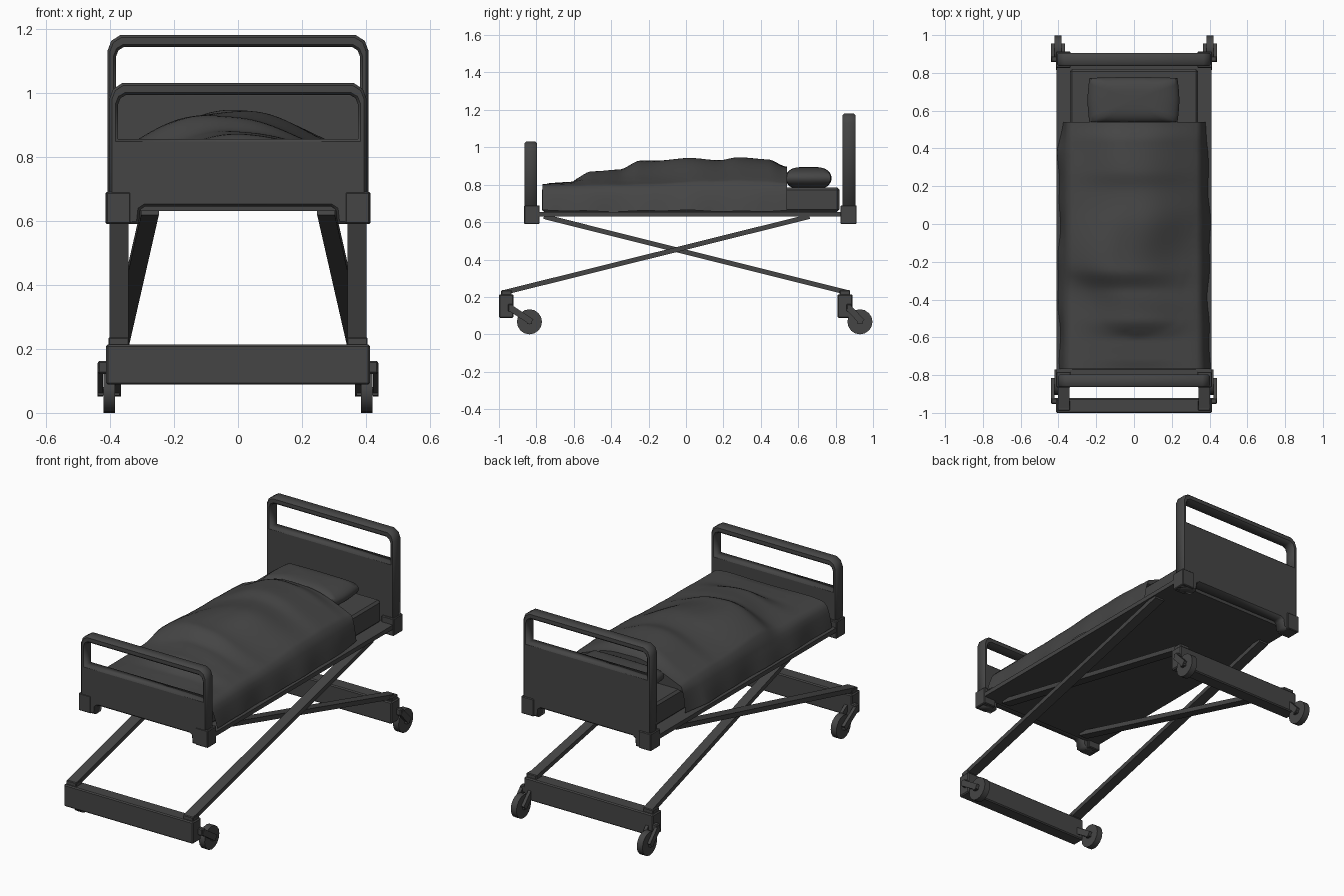
import bpy, bmesh, math
from mathutils import Vector

if "Cube" in bpy.data.objects:
    bpy.data.objects.remove(bpy.data.objects["Cube"])

grey = bpy.data.materials.new("charcoal_grey")
grey.diffuse_color = (0.06, 0.06, 0.06, 1)
grey.use_nodes = True
grey.node_tree.nodes["Principled BSDF"].inputs["Base Color"].default_value = grey.diffuse_color


def add(name, mesh, smooth=None):
    ob = bpy.data.objects.new(name, mesh)
    bpy.context.collection.objects.link(ob)
    mesh.materials.clear()
    mesh.materials.append(grey)
    if smooth:
        bpy.ops.object.select_all(action='DESELECT')
        ob.select_set(True)
        bpy.context.view_layer.objects.active = ob
        bpy.ops.object.shade_smooth_by_angle(angle=math.radians(smooth))
    return ob


def from_bm(name, bm, smooth=None):
    bmesh.ops.recalc_face_normals(bm, faces=bm.faces)
    me = bpy.data.meshes.new(name)
    bm.to_mesh(me)
    bm.free()
    return add(name, me, smooth)


def box(name, x, y, z, bevel=0.0):
    bm = bmesh.new()
    bmesh.ops.create_cube(bm, size=1)
    for v in bm.verts:
        v.co = [(a + b) / 2 + c * (b - a) for c, (a, b) in zip(v.co, (x, y, z))]
    if bevel:
        bmesh.ops.bevel(bm, geom=bm.edges[:], offset=bevel, segments=1, affect='EDGES')
    return from_bm(name, bm)


def bar(name, p, q, width, thick):
    """Flat bar between two points, its width running along x."""
    p, q = Vector(p), Vector(q)
    up = (q - p).cross(Vector((1, 0, 0))).normalized() * thick / 2
    side = Vector((width / 2, 0, 0))
    bm = bmesh.new()
    ends = [[bm.verts.new(c + side * i + up * j) for i, j in ((-1, -1), (1, -1), (1, 1), (-1, 1))]
            for c in (p, q)]
    bm.faces.new(ends[0])
    bm.faces.new(ends[1])
    for k in range(4):
        n = (k + 1) % 4
        bm.faces.new((ends[0][k], ends[0][n], ends[1][n], ends[1][k]))
    return from_bm(name, bm)


def lerp(table, t):
    """Smoothed lookup in a short table of (position, value)."""
    for (a, u), (b, v) in zip(table, table[1:]):
        if t <= b:
            f = max(0, (t - a) / (b - a))
            return u + (v - u) * f * f * (3 - 2 * f)
    return table[-1][1]


def board(name, y0, y1, w, top, sill):
    """End board: outline with feet and a handle window, chamfered edges."""
    half = [(0.29, 0.645), (0.305, 0.635), (0.31, 0.59), (w, 0.59), (w, top - 0.05),
            (w - 0.012, top - 0.018), (w - 0.04, top)]
    iw, it = w - 0.027, top - 0.037
    hole = [(iw, sill), (iw, it - 0.03), (iw - 0.008, it - 0.01), (iw - 0.025, it)]
    b = 0.008
    cu = bpy.data.curves.new(name, 'CURVE')
    cu.dimensions, cu.fill_mode = '2D', 'BOTH'
    cu.extrude, cu.bevel_depth = (y1 - y0) / 2 - b, b
    cu.bevel_resolution, cu.offset = 0, -b
    for side in (half, hole):
        pts = side + [(-x, z) for x, z in reversed(side)]
        sp = cu.splines.new('POLY')
        sp.points.add(len(pts) - 1)
        for p, (x, z) in zip(sp.points, pts):
            p.co = (x, z, 0, 1)
        sp.use_cyclic_u = True
    tmp = bpy.data.objects.new("outline", cu)
    bpy.context.collection.objects.link(tmp)
    dg = bpy.context.evaluated_depsgraph_get()
    me = bpy.data.meshes.new_from_object(tmp.evaluated_get(dg))
    bpy.data.objects.remove(tmp)
    for v in me.vertices:
        x, z, d = v.co
        v.co = (x, (y0 + y1) / 2 - d, z)
    me.name = name
    return add(name, me)


# End boards
board("footboard", -0.863, -0.797, 0.402, 1.03, 0.855)
board("headboard", 0.837, 0.906, 0.408, 1.18, 1.0)

# Deck and mattress
box("deck", (-0.41, 0.41), (-0.80, 0.84), (0.63, 0.655))
box("mattress", (-0.34, 0.34), (-0.77, 0.82), (0.655, 0.785), 0.012)

for s, side in ((-1, "left"), (1, "right")):
    def xr(a, b):
        return (min(s * a, s * b), max(s * a, s * b))
    # Corner brackets
    box(side + "_foot_bracket", xr(0.335, 0.412), (-0.865, -0.783), (0.59, 0.69), 0.004)
    box(side + "_head_bracket", xr(0.335, 0.414), (0.826, 0.912), (0.59, 0.69), 0.004)
    # Crossed lifting bars
    bar(side + "_outer_bar", (s * 0.372, -0.98, 0.222), (s * 0.372, 0.66, 0.63), 0.06, 0.026)
    bar(side + "_inner_bar", (s * 0.275, -0.76, 0.63), (s * 0.368, 0.87, 0.222), 0.055, 0.026)
    # Castors and mounts at both ends
    for end, beam, wheel in (("front", -0.96, -0.837), ("back", 0.85, 0.93)):
        box(f"{side}_{end}_mount", xr(0.34, 0.405), (beam - 0.028, beam + 0.028), (0.21, 0.236), 0.004)
        bm = bmesh.new()
        bmesh.ops.create_cone(bm, cap_ends=True, segments=16, radius1=0.067, radius2=0.067, depth=0.036)
        for v in bm.verts:
            v.co = (s * 0.402 + v.co.z, wheel + v.co.x, 0.067 + v.co.y)
        from_bm(f"{side}_{end}_wheel", bm, 40)
        for x in (0.43, 0.375):
            bar(f"{side}_{end}_fork", (s * x, beam + 0.02, 0.142), (s * x, wheel + 0.012, 0.066),
                0.018, 0.034)
        box(f"{side}_{end}_axle", xr(0.37, 0.438), (wheel - 0.013, wheel + 0.013), (0.055, 0.081))
        box(f"{side}_{end}_pivot", xr(0.37, 0.438), (beam + 0.008, beam + 0.038), (0.122, 0.162), 0.005)

# Base beams
box("front_beam", (-0.412, 0.412), (-1.0, -0.922), (0.088, 0.214), 0.006)
box("back_beam", (-0.412, 0.412), (0.81, 0.89), (0.088, 0.214), 0.006)

# Pillow
bm = bmesh.new()
bmesh.ops.create_uvsphere(bm, u_segments=40, v_segments=20, radius=1)
for v in bm.verts:
    x, y, z = v.co
    m = max(abs(x), abs(y), 1e-6)
    k = (math.hypot(x, y) / m) ** 0.88 * math.hypot(x, y) ** -0.45 if math.hypot(x, y) > 1e-4 else 1
    v.co = (-0.003 + 0.243 * x * k, 0.655 + 0.123 * y * k, 0.835 + 0.06 * z)
from_bm("pillow", bm, 60)

# Blanket draped over a lying figure
crest = [(-0.765, 0.80), (-0.72, 0.81), (-0.62, 0.815), (-0.5, 0.868), (-0.36, 0.88), (-0.24, 0.93),
         (0.0, 0.942), (0.18, 0.925), (0.28, 0.942), (0.44, 0.935), (0.54, 0.90)]
centre = [(-0.765, 0.03), (-0.45, 0.02), (-0.2, -0.06), (0.1, 0.0), (0.54, 0.0)]
spread = [(-0.765, 0.2), (-0.4, 0.22), (-0.2, 0.27), (0.2, 0.28), (0.54, 0.26)]


def blanket_point(u, y):
    sgn, a = (1 if u > 0 else -1), abs(u)
    edge = 0.352
    wave = 0.006 * math.sin(9 * y + 2 * sgn) + 0.004 * math.sin(23 * y + sgn)
    flare = 0.5 + 0.5 * min(1, (0.54 - y) / 0.15)
    if a > 0.8:                                   # hanging skirt
        f = (a - 0.8) / 0.2
        return (sgn * (edge + (0.045 * f ** 0.6 + wave * f) * flare), y, 0.79 - 0.13 * f + 0.5 * wave * f)
    x = u / 0.8 * edge
    d = abs(x - lerp(centre, y)) / lerp(spread, y)
    hump = math.exp(-d ** 2.5) * (lerp(crest, y) - 0.805)
    fold = 0.006 * math.sin(14 * x + 8 * y) * math.exp(-d)
    corner = 0.015 * (1 - (a / 0.8) ** 8)
    return (x, y, 0.79 + corner + hump + fold * (hump > 0.02))


bm = bmesh.new()
NX, NY = 48, 72
rows = []
for j in range(-1, NY + 2):
    y = -0.767 + 1.307 * min(max(j, 0), NY) / NY
    row = [Vector(blanket_point(-1 + 2 * i / NX, y)) for i in range(NX + 1)]
    if j in (-1, NY + 1):                         # closed ends tuck down to the mattress
        for p in row:
            p.z = min(p.z, 0.78)
    rows.append([bm.verts.new(p) for p in row])
for r, q in zip(rows, rows[1:]):
    for i in range(NX):
        bm.faces.new((r[i], r[i + 1], q[i + 1], q[i]))
bmesh.ops.remove_doubles(bm, verts=bm.verts[:], dist=0.0005)
blanket = from_bm("blanket", bm, 50)
